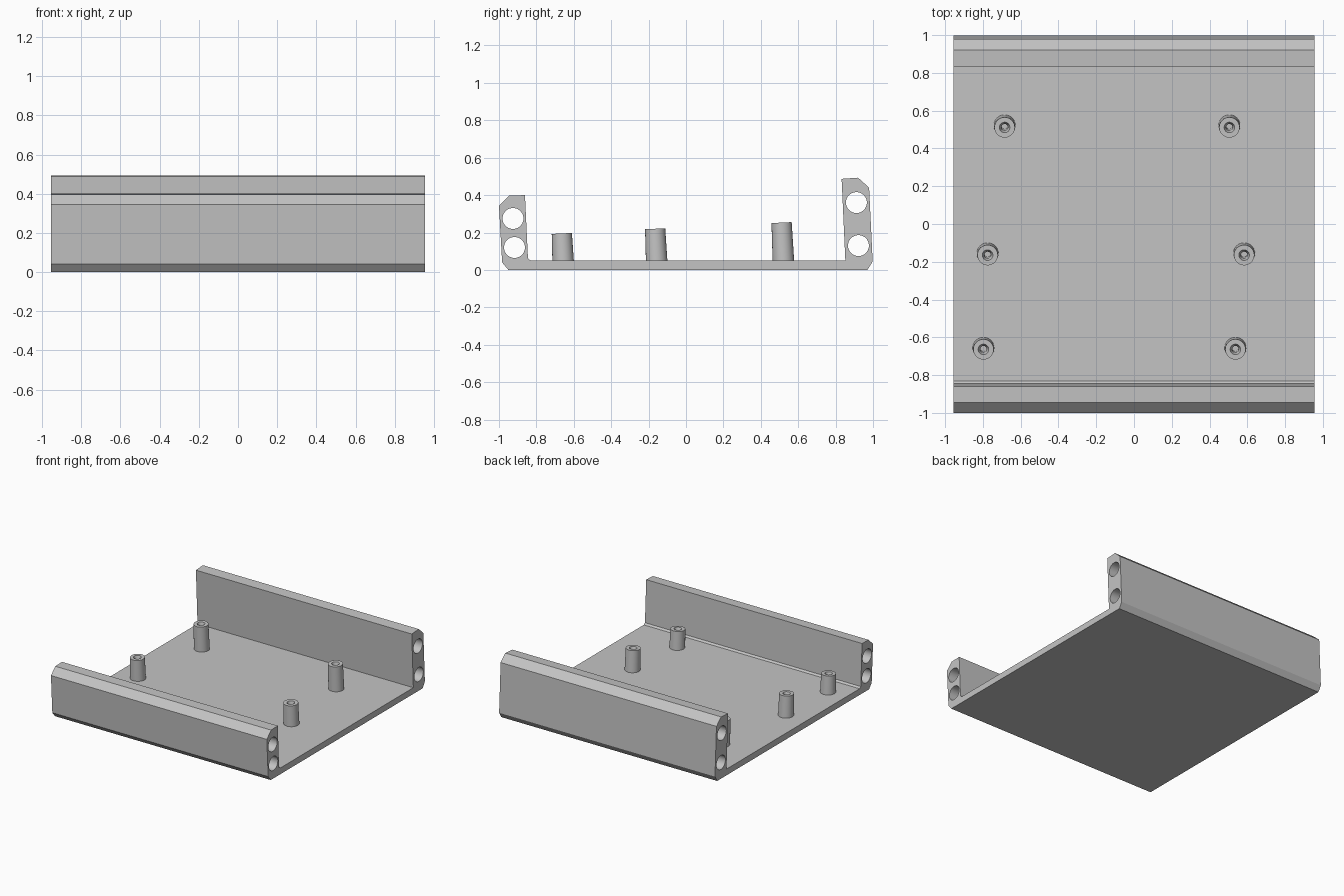
import bpy, bmesh, math
from mathutils import Matrix

cube = bpy.data.objects.get("Cube")
if cube:
    bpy.data.objects.remove(cube, do_unlink=True)

HALF = 0.955                 # half the length along x
LEAN = math.radians(2.7)     # walls and posts lean forward

grey = bpy.data.materials.new("plain grey")
grey.use_nodes = True
colour = (0.55, 0.55, 0.55, 1)
grey.diffuse_color = colour
grey.node_tree.nodes["Principled BSDF"].inputs["Base Color"].default_value = colour


def make_object(name, bm):
    bmesh.ops.recalc_face_normals(bm, faces=bm.faces)
    mesh = bpy.data.meshes.new(name)
    bm.to_mesh(mesh)
    bm.free()
    mesh.materials.append(grey)
    obj = bpy.data.objects.new(name, mesh)
    bpy.context.collection.objects.link(obj)
    return obj


def activate(obj):
    bpy.ops.object.select_all(action="DESELECT")
    obj.select_set(True)
    bpy.context.view_layer.objects.active = obj


def smooth(obj):
    activate(obj)
    bpy.ops.object.shade_smooth_by_angle(angle=math.radians(30))


# Tray: side profile in (y, z), extruded along x
profile = [(-0.95, 0), (0.97, 0), (0.998, 0.045), (0.979, 0.44), (0.92, 0.493),
           (0.832, 0.487), (0.852, 0.05), (-0.83, 0.05), (-0.845, 0.062),
           (-0.861, 0.4), (-0.945, 0.397), (-1, 0.344), (-0.983, 0.04)]
bm = bmesh.new()
face = bm.faces.new([bm.verts.new((-HALF, y, z)) for y, z in profile])
ext = bmesh.ops.extrude_face_region(bm, geom=[face], use_keep_orig=True)
new_verts = [v for v in ext["geom"] if isinstance(v, bmesh.types.BMVert)]
bmesh.ops.translate(bm, verts=new_verts, vec=(2 * HALF, 0, 0))
tray = make_object("tray", bm)

# Long round channels through both walls
bm = bmesh.new()
for y, z in [(-0.925, 0.275), (-0.917, 0.12), (0.911, 0.36), (0.922, 0.13)]:
    place = Matrix.Translation((0, y, z)) @ Matrix.Rotation(math.pi / 2, 4, "Y")
    bmesh.ops.create_cone(bm, cap_ends=True, segments=48, radius1=0.056,
                          radius2=0.056, depth=3, matrix=place)
cutter = make_object("channel_cutter", bm)
cutter.hide_render = True
mod = tray.modifiers.new("channels", "BOOLEAN")
mod.operation = "DIFFERENCE"
mod.solver = "EXACT"
mod.object = cutter
activate(tray)
bpy.ops.object.modifier_apply(modifier=mod.name)
bpy.data.objects.remove(cutter, do_unlink=True)
smooth(tray)


# Hollow mounting posts, turned around their own axis
def make_post(name, x, y, height, sides=40):
    bm = bmesh.new()
    outline = [(0.058, 0.02 - height), (0.054, 0), (0.028, 0),
               (0.017, -0.03), (0.017, 0.06 - height)]
    rings = []
    for r, z in outline:
        angles = [2 * math.pi * i / sides for i in range(sides)]
        rings.append([bm.verts.new((r * math.cos(a), r * math.sin(a), z)) for a in angles])
    for low, high in zip(rings, rings[1:]):
        for i in range(sides):
            j = (i + 1) % sides
            bm.faces.new((low[i], low[j], high[j], high[i]))
    bm.faces.new(rings[0])
    bm.faces.new(rings[-1])
    place = Matrix.Translation((x, y, height)) @ Matrix.Rotation(LEAN, 4, "X")
    bm.transform(place)
    smooth(make_object(name, bm))


rows = [("front", -0.664, 0.195, -0.797, 0.537),
        ("middle", -0.165, 0.22, -0.775, 0.583),
        ("back", 0.511, 0.253, -0.685, 0.505)]
for row, y, height, right_x, left_x in rows:
    make_post(row + "_right_post", right_x, y, height)
    make_post(row + "_left_post", left_x, y, height)
